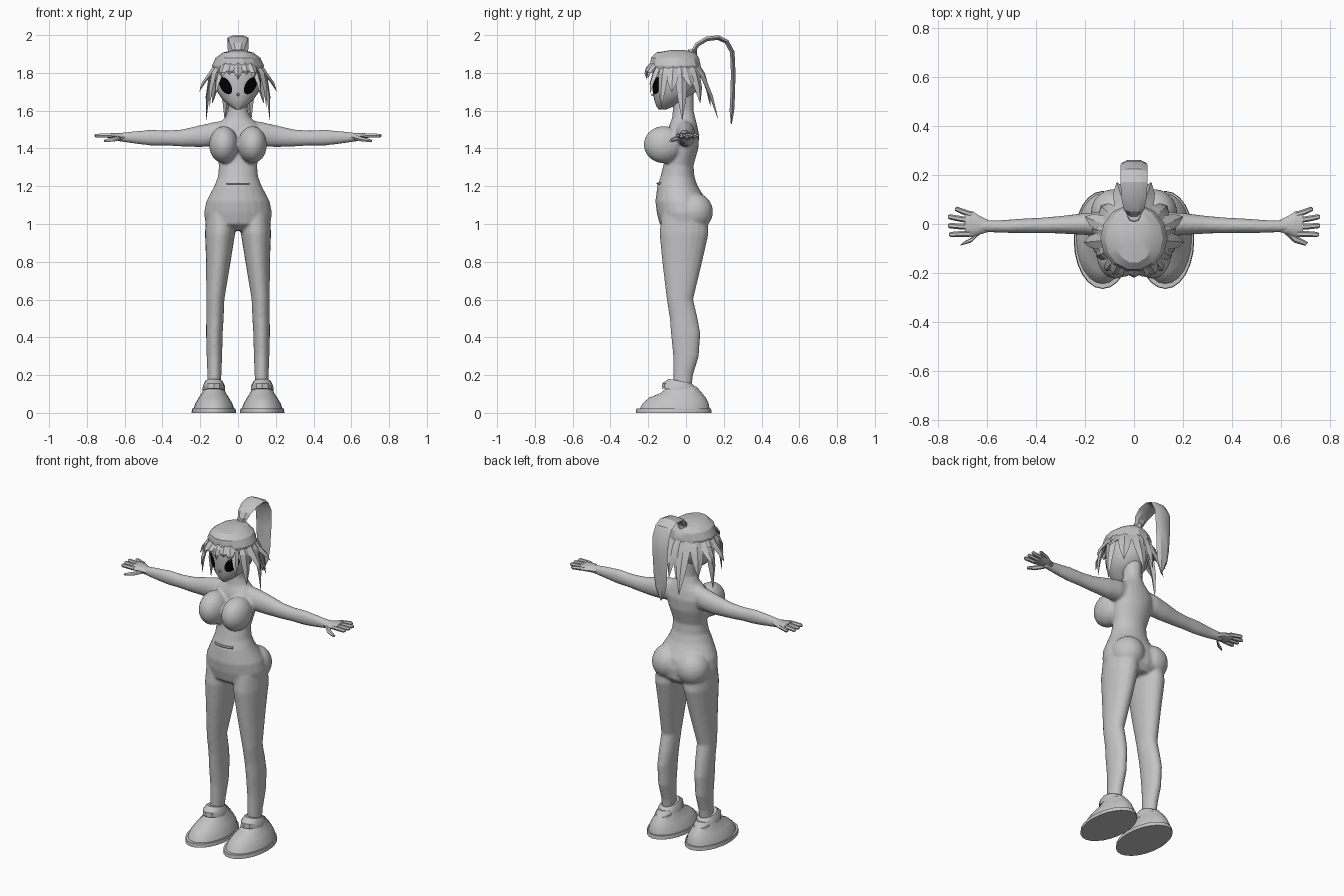
import bpy, bmesh, math
from mathutils import Vector as V, Matrix
from mathutils.bvhtree import BVHTree

if "Cube" in bpy.data.objects:
    bpy.data.objects.remove(bpy.data.objects["Cube"])


def material(name, value):
    m = bpy.data.materials.new(name)
    m.use_nodes = True
    m.diffuse_color = (value, value, value, 1)
    m.node_tree.nodes["Principled BSDF"].inputs["Base Color"].default_value = m.diffuse_color
    return m


GREY = material("plain grey", 0.55)
BLACK = material("eye black", 0.0)


def loft(bm, sections, n=16):
    """Skin a closed tube through (centre, half axis, half axis) sections."""
    rings = []
    for c, u, v in sections:
        ring = []
        for i in range(n):
            a = math.tau * i / n
            ring.append(bm.verts.new(V(c) + V(u) * math.cos(a) + V(v) * math.sin(a)))
        rings.append(ring)
    faces = [bm.faces.new(rings[0]), bm.faces.new(rings[-1])]
    for p, q in zip(rings, rings[1:]):
        for i in range(n):
            j = (i + 1) % n
            faces.append(bm.faces.new((p[i], p[j], q[j], q[i])))
    bmesh.ops.recalc_face_normals(bm, faces=faces)


def stack(rows, cx=0):
    """Level sections from rows of z, centre y, half width, half depth."""
    return [((cx, y, z), (rx, 0, 0), (0, ry, 0)) for z, y, rx, ry in rows]


def ball(bm, centre, radii):
    m = Matrix.Translation(centre) @ Matrix.Diagonal((*radii, 1))
    bmesh.ops.create_uvsphere(bm, u_segments=20, v_segments=14, radius=1, matrix=m)


def finish(name, bm, mat=GREY, angle=40):
    mesh = bpy.data.meshes.new(name)
    bm.to_mesh(mesh)
    bm.free()
    ob = bpy.data.objects.new(name, mesh)
    bpy.context.collection.objects.link(ob)
    mesh.materials.append(mat)
    bpy.ops.object.select_all(action="DESELECT")
    ob.select_set(True)
    bpy.context.view_layer.objects.active = ob
    if angle:
        bpy.ops.object.shade_smooth_by_angle(angle=math.radians(angle))
    return ob


# Body: torso, limbs and rounded masses fused into one skin
body = bmesh.new()
loft(body, stack([
    (0.965, 0, .12, .09), (1.0, -.01, .172, .13), (1.06, -.015, .18, .14),
    (1.12, -.025, .168, .137), (1.2, -.045, .126, .107), (1.25, -.045, .106, .09),
    (1.31, -.04, .101, .08), (1.4, -.02, .12, .085), (1.47, -.015, .135, .085),
    (1.52, -.015, .115, .075), (1.56, -.012, .07, .062), (1.6, -.015, .052, .055),
    (1.7, -.015, .05, .055)]), 24)
for s in (-1, 1):
    leg = [(.1, -.02, .128, .033, .045), (.2, -.015, .125, .037, .052),
           (.3, 0, .125, .041, .068), (.42, -.002, .125, .044, .078),
           (.5, -.012, .122, .046, .074), (.6, -.032, .12, .048, .07),
           (.8, -.02, .104, .065, .106), (.95, -.01, .095, .08, .13),
           (1.05, -.01, .09, .08, .12)]
    loft(body, [((s * x, y, z), (rx, 0, 0), (0, ry, 0)) for z, y, x, rx, ry in leg], 20)
    arm = [(.04, 1.485, -.01, .05, .07), (.13, 1.475, -.002, .052, .064),
           (.2, 1.465, 0, .045, .058), (.3, 1.455, -.003, .036, .045),
           (.38, 1.455, -.006, .032, .04), (.46, 1.457, -.008, .03, .042),
           (.54, 1.458, -.01, .026, .034), (.64, 1.46, -.008, .024, .021)]
    loft(body, [((s * x, y, z), (0, ry, 0), (0, 0, rz)) for x, z, y, ry, rz in arm], 16)
    ball(body, (s * .076, -.118, 1.42), (.077, .106, .098))
    ball(body, (s * .082, .045, 1.065), (.095, .098, .1))
body_ob = finish("body", body, angle=0)
remesh = body_ob.modifiers.new("fuse", "REMESH")
remesh.mode = "VOXEL"
remesh.voxel_size = 0.008
remesh.use_smooth_shade = True
relax = body_ob.modifiers.new("relax", "SMOOTH")
relax.iterations = 4

# Belly fold: a thin curved ridge
bm = bmesh.new()
loft(bm, [((x, -.149 + 4 * x * x, 1.215), (0, .008, 0), (0, 0, .006))
          for x in (-.06, -.03, 0, .03, .06)], 6)
finish("belly_fold", bm)

# Hands: flat palm with four fingers and a thumb
for s, side in ((1, "left"), (-1, "right")):
    bm = bmesh.new()
    loft(bm, [((s * x, y, z), (0, ry, 0), (0, 0, rz)) for x, y, z, ry, rz in (
        (.59, -.009, 1.458, .022, .02), (.63, -.005, 1.463, .038, .019),
        (.66, 0, 1.466, .053, .016), (.69, 0, 1.468, .05, .012))], 10)
    fingers = [(.67, -.04, .755, -.043), (.67, -.012, .76, -.007),
               (.67, .015, .76, .029), (.66, .038, .73, .06)]
    for x0, y0, x1, y1 in fingers:
        loft(bm, [((s * x, y, 1.468), (0, .012 * k, 0), (0, 0, .012 * k))
                  for x, y, k in ((x0, y0, 1), ((x0 + x1) / 2, (y0 + y1) / 2, 1),
                                  (x1 - .008, y1, .9), (x1, y1, .5))], 6)
    loft(bm, [((s * x, y, z), (.006, r, 0), (0, 0, r)) for x, y, z, r in (
        (.62, -.025, 1.458, .014), (.66, -.063, 1.448, .013), (.705, -.082, 1.44, .007))], 6)
    finish(side + "_hand", bm)

    # Shoe: sole slab, domed upper, ankle cuff and heel tab
    bm = bmesh.new()
    loft(bm, stack([(0, -.065, .118, .2), (.022, -.065, .115, .198)], s * .128), 24)
    finish(side + "_sole", bm)
    bm = bmesh.new()
    loft(bm, stack([(.02, -.06, .108, .185), (.05, -.055, .098, .175), (.08, -.045, .08, .15),
                    (.105, -.025, .064, .11), (.14, -.02, .05, .075)], s * .128), 24)
    finish(side + "_shoe", bm)
    bm = bmesh.new()
    loft(bm, [((s * .128, y, z), (rx, 0, 0), (0, ry, -.012)) for z, y, rx, ry in (
        (.118, -.035, .06, .092), (.145, -.035, .058, .09), (.168, -.03, .046, .06))], 12)
    loft(bm, [((s * .128, y, z), (rx, 0, 0), (0, ry, -.015)) for z, y, rx, ry in (
        (.09, .03, .056, .062), (.125, .025, .05, .055))], 12)
    finish(side + "_ankle_cuff", bm, angle=30)

# Head with a small pointed nose
bm = bmesh.new()
loft(bm, stack([
    (1.605, -.125, .012, .018), (1.622, -.112, .04, .045), (1.655, -.085, .08, .083),
    (1.7, -.062, .11, .114), (1.75, -.055, .121, .122), (1.8, -.055, .124, .122),
    (1.86, -.055, .105, .108), (1.9, -.055, .06, .06)]), 24)
face = BVHTree.FromBMesh(bm)
loft(bm, [((0, y, z), (r, 0, 0), (0, 0, r)) for y, z, r in (
    (-.16, 1.69, .014), (-.186, 1.682, .003))], 6)
finish("head", bm)

# Eyes: slanted oval plates laid on the face
for s, side in ((1, "left"), (-1, "right")):
    bm = bmesh.new()
    rings = []
    for k in (.02, .5, 1):
        ring = []
        for i in range(20):
            a = math.tau * i / 20
            u, w = .028 * k * math.cos(a), .05 * k * math.sin(a)
            x, z = s * (.066 + .87 * u + .5 * w), 1.732 - .5 * u + .87 * w
            hit = face.ray_cast(V((x, -1, z)), V((0, 1, 0)))[0]
            ring.append(bm.verts.new(hit + V((0, -.005, 0))))
        rings.append(ring)
    bm.faces.new(rings[0])
    for p, q in zip(rings, rings[1:]):
        for i in range(20):
            j = (i + 1) % 20
            bm.faces.new((p[i], p[j], q[j], q[i]))
    bmesh.ops.recalc_face_normals(bm, faces=bm.faces)
    if bm.faces[0].normal.y > 0:
        bmesh.ops.reverse_faces(bm, faces=bm.faces)
    finish(side + "_eye", bm, BLACK)

# Hair cap
bm = bmesh.new()
loft(bm, stack([(1.80, -.055, .132, .132), (1.84, -.057, .137, .138), (1.88, -.058, .118, .13),
                (1.908, -.055, .08, .105), (1.92, -.045, .03, .04)]), 14)
finish("hair_cap", bm, angle=25)


def lock(bm, x, y, z, width):
    """A tapering blade of hair from the crown to its tip."""
    d = V((x, y + .055, 0)).normalized()
    side = V((-d.y, d.x, 0))
    base = V((0, -.055, 0))
    mid_z = 1.83 if z > 1.72 else 1.8
    points = [(base + d * .085 + V((0, 0, 1.895)), .6), (base + d * .142 + V((0, 0, mid_z)), 1)]
    tip = V((x, y, z))
    points.append((points[1][0].lerp(tip, .5) + d * .008, .7))
    points.append((tip, .04))
    loft(bm, [(c, side * width * k, d * .014 * k) for c, k in points], 4)


# Fringe, side locks and long back locks, mirrored
bm = bmesh.new()
lock(bm, 0, -.207, 1.765, .028)
tips = [(.045, -.207, 1.79, .028), (.085, -.2, 1.775, .028), (.118, -.19, 1.69, .022),
        (.15, -.13, 1.62, .03), (.205, -.075, 1.7, .035), (.168, -.02, 1.55, .035),
        (.2, .03, 1.72, .035), (.135, .075, 1.64, .04), (.07, .17, 1.555, .04),
        (.025, .13, 1.62, .035)]
for x, y, z, w in tips:
    for s in (-1, 1):
        lock(bm, s * x, y, z, w)
finish("hair_locks", bm, angle=20)

# Hair tie
bm = bmesh.new()
loft(bm, stack([(1.89, .03, .03, .028), (1.925, .035, .026, .024)]), 8)
finish("hair_tie", bm)

# Ponytail: flat band arching up and hanging behind
path = [(.03, 1.9, .022), (.06, 1.95, .042), (.11, 1.98, .052), (.17, 1.987, .055),
        (.215, 1.965, .055), (.245, 1.91, .054), (.25, 1.8, .05), (.247, 1.68, .045),
        (.243, 1.6, .035), (.24, 1.53, .003)]
bm = bmesh.new()
sections = []
for i, (y, z, w) in enumerate(path):
    a, b = path[max(i - 1, 0)], path[min(i + 1, len(path) - 1)]
    t = V((0, b[0] - a[0], b[1] - a[1])).normalized()
    sections.append(((0, y, z), (w, 0, 0), V((0, -t.z, t.y)) * min(.014, w)))
loft(bm, sections, 6)
finish("ponytail", bm, angle=25)
